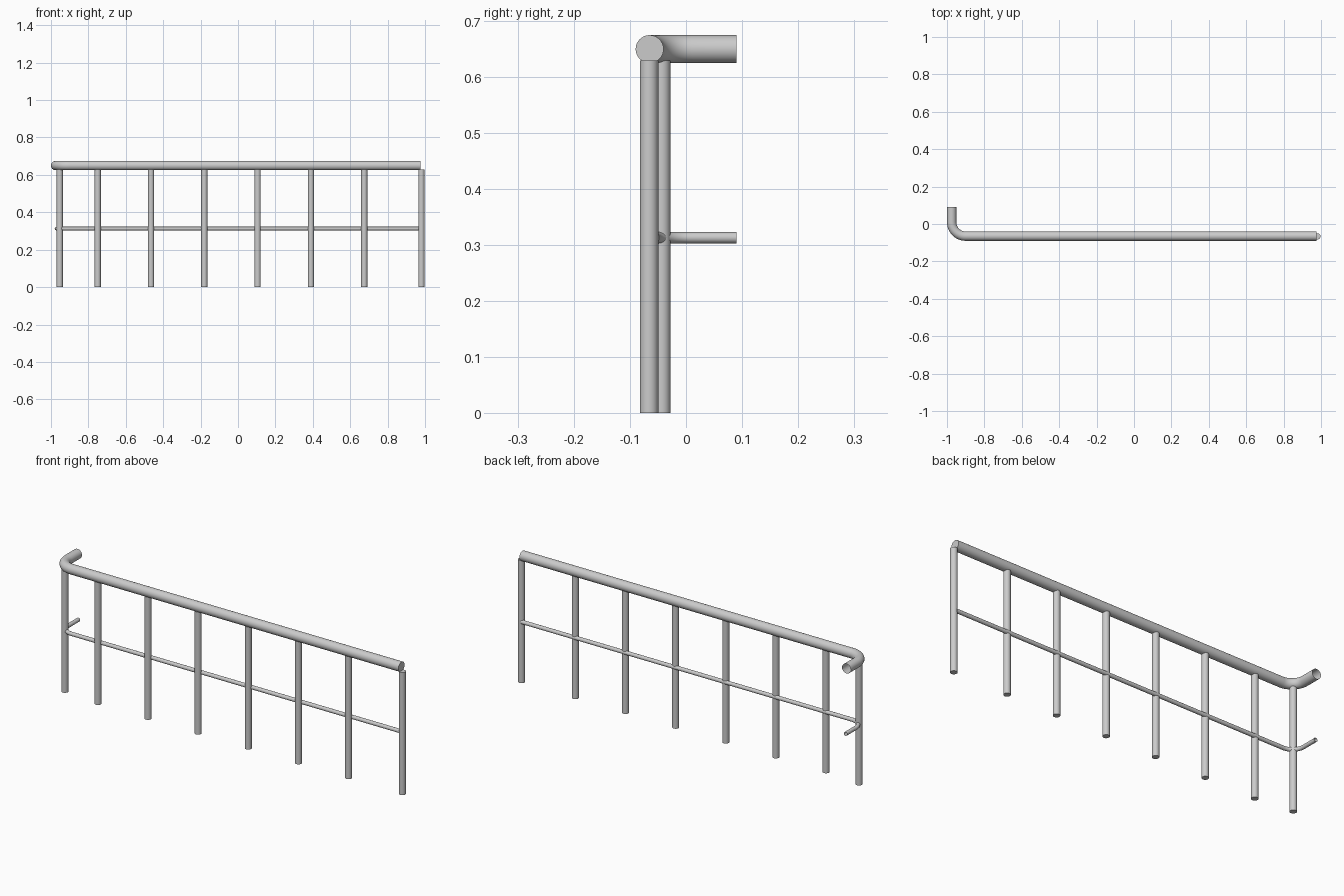
import bpy, bmesh
from math import sin, cos, pi
from mathutils import Vector

if "Cube" in bpy.data.objects:
    bpy.data.objects.remove(bpy.data.objects["Cube"])


def tube(name, path, radius, sides, cap_start=True, cap_end=True):
    """Sweep a circle along a path and smooth the round faces."""
    bm = bmesh.new()
    rings = []
    for i, p in enumerate(path):
        t = (path[min(i + 1, len(path) - 1)] - path[max(i - 1, 0)]).normalized()
        side = Vector((0, 1, 0)) if abs(t.z) > 0.9 else Vector((0, 0, 1))
        other = t.cross(side).normalized()
        rings.append([bm.verts.new(p + radius * (cos(2 * pi * k / sides) * other
                                                + sin(2 * pi * k / sides) * side))
                      for k in range(sides)])
    for a, b in zip(rings, rings[1:]):
        for k in range(sides):
            n = (k + 1) % sides
            bm.faces.new((a[k], a[n], b[n], b[k])).smooth = True
    if cap_start:
        bm.faces.new(rings[0])
    if cap_end:
        bm.faces.new(rings[-1])
    bmesh.ops.recalc_face_normals(bm, faces=bm.faces)
    mesh = bpy.data.meshes.new(name)
    bm.to_mesh(mesh)
    bm.free()
    obj = bpy.data.objects.new(name, mesh)
    bpy.context.collection.objects.link(obj)
    return obj


def corner_path(x_end, x_corner, y_front, y_back, z, bend, steps=12):
    """Straight run along x, then a rounded quarter turn to the back."""
    cx, cy = x_corner + bend, y_front + bend
    pts = [Vector((x_end, y_front, z))]
    for i in range(steps + 1):
        a = pi / 2 * i / steps
        pts.append(Vector((cx - bend * sin(a), cy - bend * cos(a), z)))
    pts.append(Vector((x_corner, y_back, z)))
    return pts


# Handrail: capped at the straight end, open where it turns back
tube("handrail", corner_path(0.975, -0.975, -0.065, 0.09, 0.65, 0.075),
     0.025, 32, cap_end=False)

# Thin middle rail
tube("middle_rail", corner_path(0.975, -0.97, -0.057, 0.09, 0.313, 0.065),
     0.01, 20, cap_end=False)

# Posts: one under the bend, six evenly spaced, one at the straight end
posts = [(-0.953, -0.044)] + [(-0.75 + 0.285 * i, -0.066) for i in range(6)] + [(0.981, -0.066)]
for i, (x, y) in enumerate(posts):
    tube(f"post_{i + 1}", [Vector((x, y, 0)), Vector((x, y, 0.63))], 0.0165, 24)

# Keep the cap edges sharp
for obj in bpy.context.collection.objects:
    obj.select_set(True)
    bpy.context.view_layer.objects.active = obj
bpy.ops.object.shade_smooth_by_angle()
